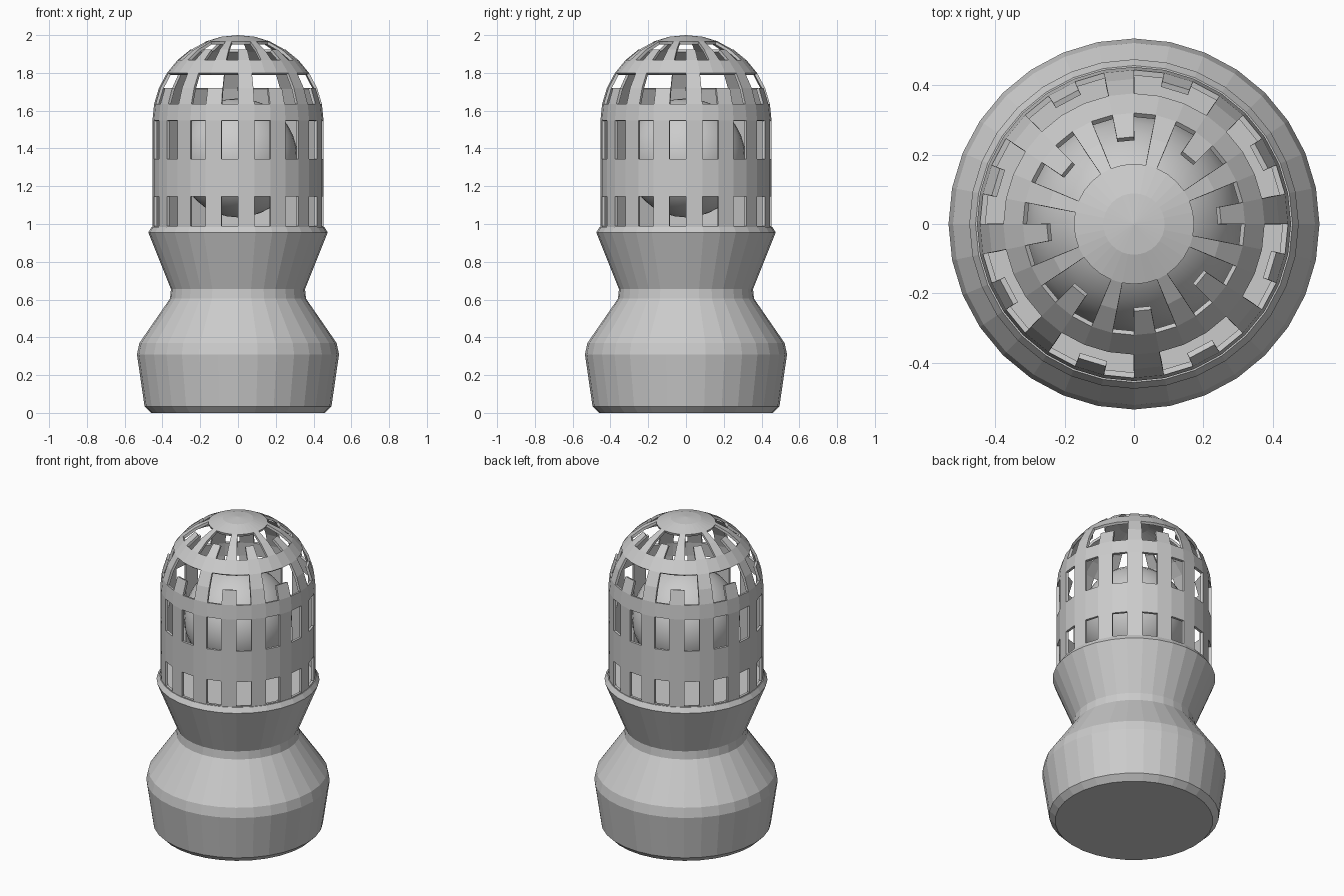
import bpy, bmesh, math

if "Cube" in bpy.data.objects:
    bpy.data.objects.remove(bpy.data.objects["Cube"])

SEG = 32


def revolve(name, profile, keep=lambda ring, seg: True):
    """Spin an (r, z) profile clockwise from +y; keep() picks which faces exist."""
    bm = bmesh.new()
    rings = []
    for r, z in profile:
        if r < 1e-5:
            rings.append([bm.verts.new((0, 0, z))] * SEG)
        else:
            rings.append([bm.verts.new((r * math.sin(k * math.tau / SEG),
                                        r * math.cos(k * math.tau / SEG), z))
                          for k in range(SEG)])
    for i in range(len(profile) - 1):
        for k in range(SEG):
            if not keep(i, k):
                continue
            n = (k + 1) % SEG
            quad = [rings[i][k], rings[i][n], rings[i + 1][n], rings[i + 1][k]]
            bm.faces.new(list(dict.fromkeys(quad)))
    bmesh.ops.delete(bm, geom=[v for v in bm.verts if not v.link_faces], context='VERTS')
    # Orient every face away from the part's axis / centre
    mid = (profile[0][1] + profile[-1][1]) / 2
    bm.normal_update()
    for f in bm.faces:
        c = f.calc_center_median()
        c.z = (c.z - mid) * 0.4
        if f.normal.dot(c) < 0:
            f.normal_flip()
    mesh = bpy.data.meshes.new(name)
    bm.to_mesh(mesh)
    bm.free()
    obj = bpy.data.objects.new(name, mesh)
    bpy.context.collection.objects.link(obj)
    return obj


# Waisted base with a closed floor under the cage
revolve("base", [(0, 0), (0.46, 0), (0.495, 0.035), (0.535, 0.31), (0.522, 0.37),
                 (0.36, 0.605), (0.355, 0.655), (0.475, 0.955), (0.457, 0.985), (0, 0.985)])

# Domed cage: straight wall rings, then a quarter circle up to the cap
R, ZC = 0.453, 1.547
cage_profile = [(R, 0.96), (R, 0.99), (R, 1.146), (R, 1.343)]
cage_profile += [(R * math.cos(i * math.pi / 16), ZC + R * math.sin(i * math.pi / 16))
                 for i in range(9)]


def cage_face(ring, seg):
    s = seg % 4
    if ring in (1, 3):      # two rows of narrow windows
        return s % 2 == 1
    if ring == 5:           # lower dome windows: rib and tooth
        return s in (1, 3)
    if ring == 6:           # lower dome windows: rib only
        return s == 3
    if ring == 8:           # upper dome windows: rib and tooth
        return s in (1, 3)
    if ring == 9:           # upper dome windows: rib only
        return s == 1
    return True


cage = revolve("cage", cage_profile, cage_face)
wall = cage.modifiers.new("wall", 'SOLIDIFY')
wall.thickness = 0.016
wall.offset = -1

# Round bulb inside the cage
bulb_profile = [(0.315 * math.sin(i * math.pi / 16), 1.35 - 0.315 * math.cos(i * math.pi / 16))
                for i in range(17)]
bulb = revolve("bulb", bulb_profile)
for p in bulb.data.polygons:
    p.use_smooth = True
